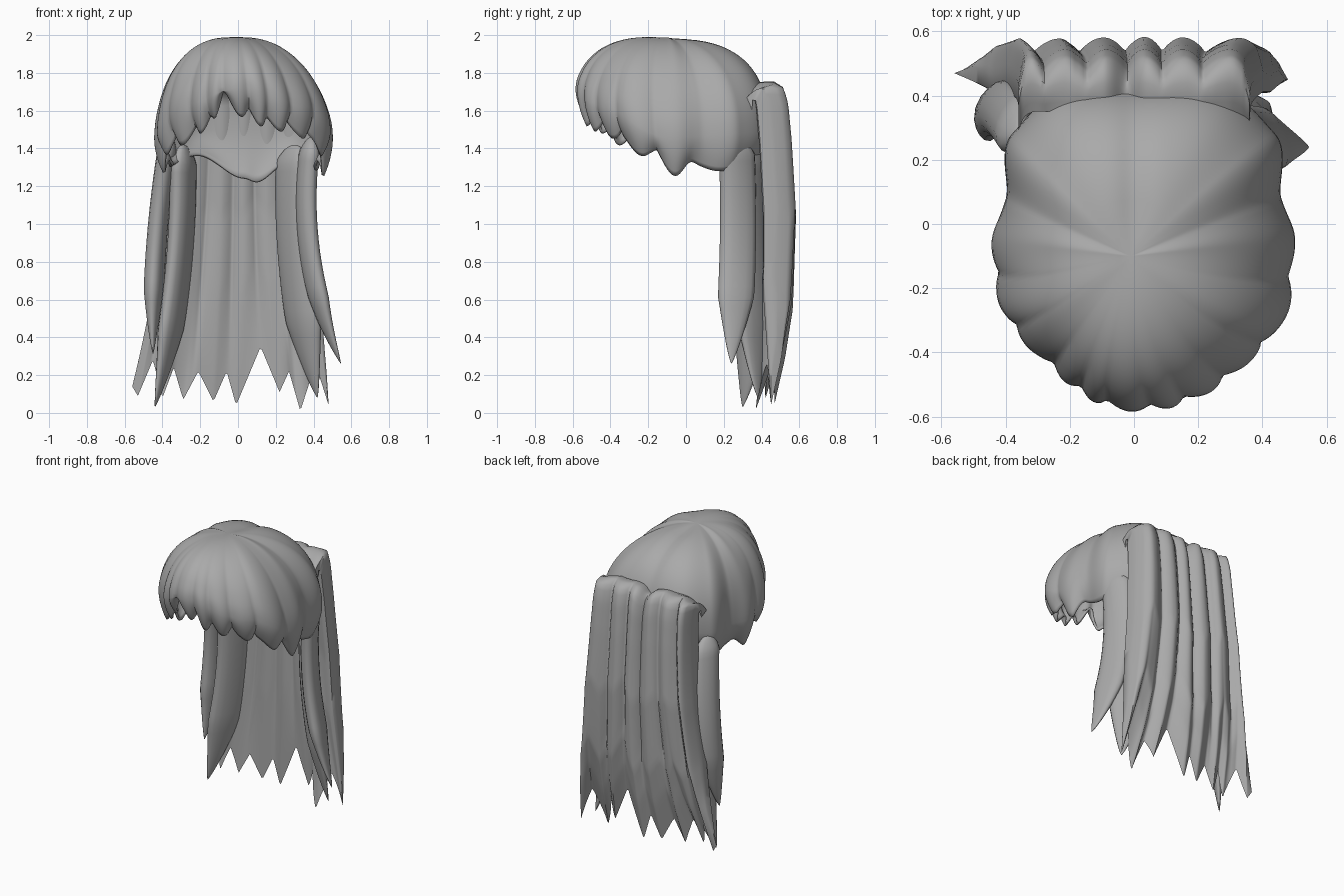
import bpy, math

if "Cube" in bpy.data.objects:
    bpy.data.objects.remove(bpy.data.objects["Cube"])

hair = bpy.data.materials.new("grey_hair")
hair.diffuse_color = (0.40, 0.40, 0.40, 1)
hair.use_nodes = True
hair.node_tree.nodes["Principled BSDF"].inputs["Base Color"].default_value = hair.diffuse_color


def interp(table, v):
    """Smooth interpolation in a list of (key, value) pairs."""
    if v <= table[0][0]:
        return table[0][1]
    for (a, p), (b, q) in zip(table, table[1:]):
        if v <= b:
            t = (v - a) / (b - a)
            return p + (q - p) * t * t * (3 - 2 * t)
    return table[-1][1]


def linear(table, v):
    for (a, p), (b, q) in zip(table, table[1:]):
        if v <= b:
            return p + (q - p) * max(0, (v - a) / (b - a))
    return table[-1][1]


def make(name, verts, faces):
    me = bpy.data.meshes.new(name)
    me.from_pydata(verts, [], faces)
    me.materials.append(hair)
    ob = bpy.data.objects.new(name, me)
    bpy.context.collection.objects.link(ob)
    bpy.context.view_layer.objects.active = ob
    ob.select_set(True)
    bpy.ops.object.shade_smooth_by_angle(angle=math.radians(60))
    ob.select_set(False)
    return ob


# Cap and fringe: polar shell around the crown, angle 0 = front, + = right
EDGE = [(-180, 1.24), (-152, 1.36), (-125, 1.30), (-108, 1.32), (-95, 1.27), (-76, 1.36), (-58, 1.40),
        (-40, 1.45), (-25, 1.51), (-13, 1.64), (2, 1.55), (18, 1.50), (40, 1.47),
        (58, 1.41), (76, 1.35), (95, 1.25), (108, 1.32), (125, 1.28), (153, 1.32), (172, 1.22), (180, 1.24)]
RADIUS = [(0, .475), (45, .46), (60, .475), (90, .465), (112, .465), (133, .56), (150, .575), (180, .53)]
WIDEST = [(0, 1.72), (45, 1.62), (90, 1.46), (180, 1.5)]
POWER = [(0, 2.15), (50, 2.0), (90, 1.95), (120, 2.15), (180, 2.6)]
PARTS = [-112, -84, -62, -40, -25, -13, 4, 17, 34, 54, 82, 112]


def lock_ridge(phi):
    """0 in the groove between two fringe locks, 1 on the crest."""
    for a, b in zip(PARTS, PARTS[1:]):
        if a <= phi <= b:
            return math.sin(math.pi * ((phi - a) / (b - a)) ** 1.2) ** 0.8
    return 0.0


def cap():
    n, rings, top = 240, 28, 1.985
    verts, faces = [(-0.01, -0.1, top)], []
    for i in range(1, rings + 1):
        for j in range(n):
            phi = -180 + 360 * j / n
            zw = interp(WIDEST, abs(phi))
            r = interp(RADIUS, abs(phi))
            if -80 < phi < -15:          # slimmer on the left of the fringe
                r -= 0.02 * math.sin(math.radians((phi + 80) / 65 * 180))
            power = 2 / interp(POWER, abs(phi))
            if i <= 20:      # dome
                e = i / 20 * math.pi / 2
                r *= math.sin(e) ** power
                z = zw + (top - zw) * max(0, math.cos(e)) ** power
            s = min(1, i / 20)
            # grooves sweep sideways towards the fringe
            sweep = phi + 10 * math.sin(math.radians(phi)) * (1 - s)
            ridge = lock_ridge(sweep)
            front = 1 - interp([(96, 0), (114, 1)], abs(phi))
            if i > 20:       # drop below the widest line, curling in
                k = (i - 20) / (rings - 20)
                ze = interp(EDGE, phi) + (1 - ridge) * 0.07 * front
                z = zw + (ze - zw) * k
                r *= 1 - 0.10 * k * k
            r += front * (ridge - 0.55) * 0.024 * s * s
            z += front * 0.02 * math.sin(math.pi * min(1, i / 16))
            a = math.radians(phi)
            cx = 0.03 - 0.04 * max(0, (z - 1.5) / 0.485) ** 1.5
            x, y = cx + r * math.sin(a), -0.1 - r * math.cos(a)
            # centre parting behind the crown
            if y > -0.08 and z > 1.6:
                z -= 0.014 * math.exp(-((x - 0.0) / 0.05) ** 2) * min(1, (y + 0.08) / 0.1)
            verts.append((x, y, z))
    for j in range(n):
        k = (j + 1) % n
        faces.append((0, 1 + j, 1 + k))
        for i in range(rings - 1):
            p, q = 1 + i * n, 1 + (i + 1) * n
            faces.append((p + j, q + j, q + k, p + k))
    m = make("cap_and_fringe", verts, faces).modifiers.new("thickness", 'SOLIDIFY')
    m.thickness, m.offset = 0.015, -1


# Back curtain: one folded sheet ending in pointed locks
# (position across, x at top, x at middle, x at end, z at end), gaps and tips in turn
ENDS = [(0, -.36, -.41, -.56, .14), (.05, -.34, -.39, -.53, .09), (.11, -.30, -.35, -.45, .28),
        (.17, -.26, -.30, -.40, .08), (.24, -.21, -.24, -.34, .24), (.29, -.18, -.21, -.29, .07),
        (.36, -.12, -.15, -.21, .22), (.42, -.08, -.09, -.13, .06), (.48, -.03, -.04, -.06, .22),
        (.53, .01, .01, -.01, .04), (.62, .09, .09, .12, .35), (.70, .16, .16, .22, .11),
        (.75, .20, .21, .27, .22), (.82, .25, .27, .33, .01), (.89, .30, .33, .41, .26),
        (.95, .34, .39, .48, .04), (1, .36, .41, .47, .2)]
SHIFT = [(0, .02), (.1, 0), (.17, -.07), (.29, -.03), (.53, .02), (.7, 0), (.82, -.08), (.93, 0), (1, 0)]
GROOVES = [0, .14, .33, .49, .62, .77, 1]
OUTER = [(0, .35, 1.73), (.05, .41, 1.755), (.09, .46, 1.755), (.14, .505, 1.72), (.19, .53, 1.62),
         (.3, .548, 1.4), (.5, .57, 1.0), (.75, .55, .5), (.9, .51, .25), (1, .45, 0)]
INNER = [(0, .35, 1.70), (.09, .38, 1.69), (.14, .41, 1.65), (.3, .43, 1.4), (.5, .45, 1.0),
         (.75, .45, .5), (1, .45, 0)]


def curtain():
    nu, nt = 120, 44
    col = lambda k, u: linear([(e[0], e[k]) for e in ENDS], u)
    sheets = []
    for prof, outer in ((OUTER, True), (INNER, False)):
        rows = []
        for i in range(nt + 1):
            t = i / nt
            row = []
            for j in range(nu + 1):
                u = j / nu
                y = linear([(p[0], p[1]) for p in prof], t)
                z = linear([(p[0], p[2]) for p in prof], t)
                f = max(0, min(1, (1.74 - z) / 1.74))
                z = 1.74 - (1.74 - z) * (1.74 - col(4, u)) / 1.74
                x = ((1 - f) * (1 - 2 * f) * col(1, u) + 4 * f * (1 - f) * col(2, u)
                     + f * (2 * f - 1) * col(3, u))
                y += interp(SHIFT, u) * f ** 3
                # folds
                fold = 0
                for a, b in zip(GROOVES, GROOVES[1:]):
                    if a <= u <= b:
                        fold = math.sin(math.pi * (u - a) / (b - a)) ** 0.8
                amp = min(1, t / 0.12) * min(1, (1 - t) / 0.3)
                side = abs(2 * u - 1)
                if outer:
                    y += (fold - 0.75) * 0.045 * amp
                    y -= 0.06 * (max(0, side - 0.8) / 0.2) ** 2 * min(1, (1 - t) / 0.3)
                    z -= 0.05 * math.exp(-((u - 0.49) / 0.05) ** 2) * (1 - f)
                    z -= 0.10 * side ** 6 * max(0, 1 - t / 0.15)
                else:
                    y += (0.5 - fold) * 0.025 * amp - 0.05 * side ** 3 * amp
                    z -= 0.10 * side ** 6 * max(0, 1 - t / 0.15)
                row.append((x, y, z))
            rows.append(row)
        sheets.append(rows)
    # wrap each level into a closed loop: outer one way, inner back
    loops = [o + list(reversed(q)) for o, q in zip(*sheets)]
    n = len(loops[0])
    verts = [v for l in loops for v in l]
    faces = [(i * n + j, i * n + (j + 1) % n, (i + 1) * n + (j + 1) % n, (i + 1) * n + j)
             for i in range(nt) for j in range(n)]
    make("back_curtain", verts, faces)


# Hanging lock: flattened tube from a rounded top to a pointed tip
def lock(name, top, mid, tip, w, d, yaw=0, taper=0.3):
    n, rings = 16, 30
    verts, faces = [], []
    c, s = math.cos(math.radians(yaw)), math.sin(math.radians(yaw))
    for i in range(rings + 1):
        t = (1 - math.cos(math.pi * (0.015 + 0.98 * i / rings))) / 2
        l0, l1, l2 = (1 - t) * (1 - 2 * t), 4 * t * (1 - t), t * (2 * t - 1)
        px, py = (l0 * top[k] + l1 * mid[k] + l2 * tip[k] for k in (0, 1))
        pz = top[2] + (tip[2] - top[2]) * t
        f = min(1, (t / 0.07) ** 0.5) * min(1, ((1 - t) / taper) ** 0.8)
        for j in range(n):
            a = 2 * math.pi * j / n
            g = f * (1 + 0.06 * math.cos(3 * a + 2 * t))
            u, v = w * g * math.cos(a), d * g * math.sin(a)
            verts.append((px + u * c - v * s, py + u * s + v * c, pz))
    for i in range(rings):
        for j in range(n):
            k = (j + 1) % n
            faces.append((i * n + j, (i + 1) * n + j, (i + 1) * n + k, i * n + k))
    faces.append(tuple(range(n)))
    faces.append(tuple(range((rings + 1) * n - 1, rings * n - 1, -1)))
    make(name, verts, faces)


cap()
curtain()
# Side locks under the cap, behind each temple
lock("right_side_lock", (.385, .26, 1.46), (.375, .27, .85), (.545, .24, .26), .10, .05, 108)
lock("right_inner_lock", (.30, .33, 1.42), (.31, .34, .8), (.42, .38, .08), .12, .05, 138)
lock("left_side_lock", (-.36, .28, 1.46), (-.43, .36, .85), (-.45, .28, .31), .09, .05, 75)
lock("left_inner_lock", (-.29, .33, 1.42), (-.32, .37, .8), (-.44, .30, .03), .11, .05, 60)
